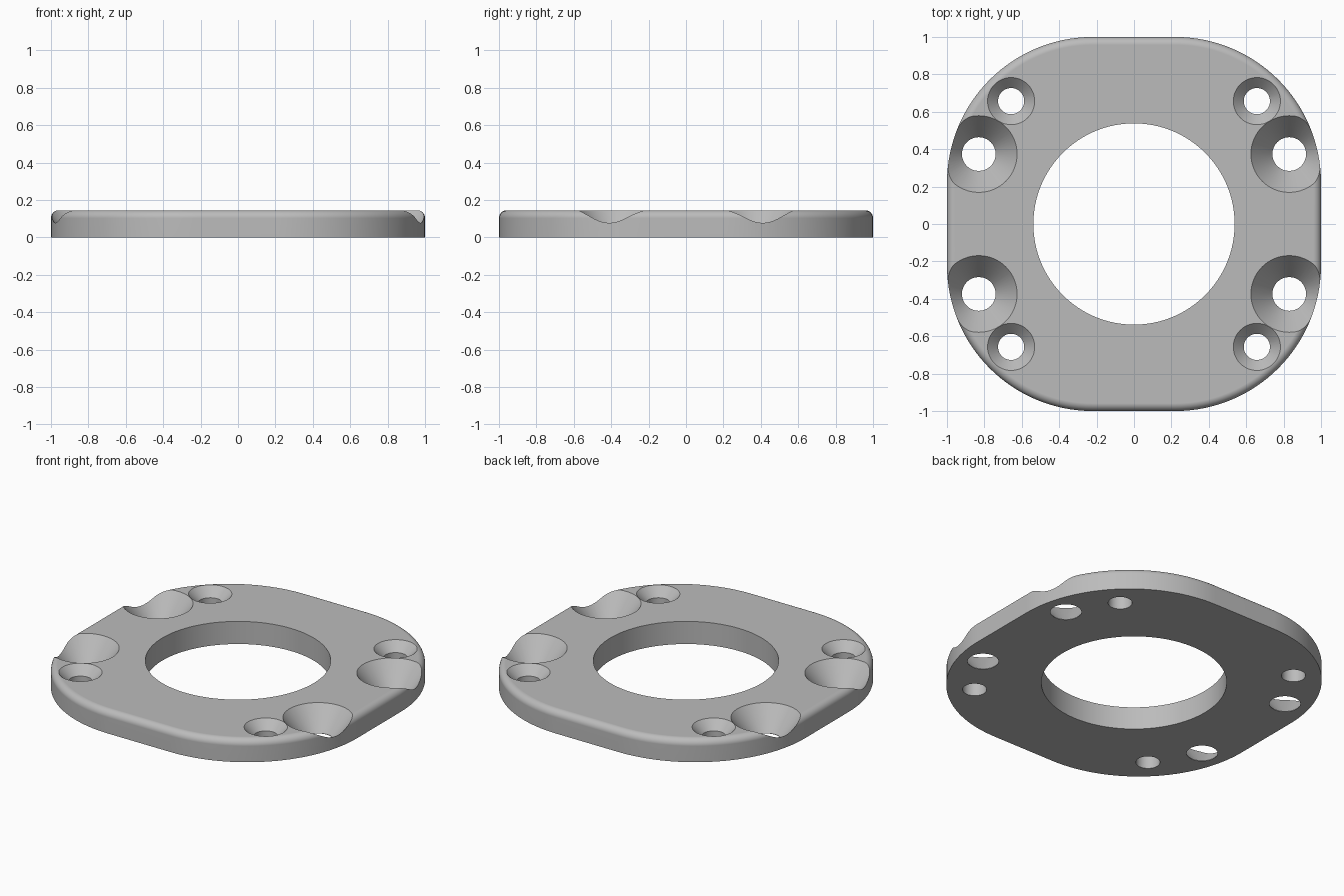
import bpy, bmesh, math

cube = bpy.data.objects.get("Cube")
if cube:
    bpy.data.objects.remove(cube, do_unlink=True)

THICK = 0.145     # plate thickness
CORNER = 0.78     # corner radius in plan
FILLET = 0.042    # rounding of the upper rim

grey = bpy.data.materials.new("plain_grey")
grey.use_nodes = True
colour = (0.5, 0.5, 0.5, 1)
grey.diffuse_color = colour
grey.node_tree.nodes["Principled BSDF"].inputs["Base Color"].default_value = colour


def add_object(name, bm):
    mesh = bpy.data.meshes.new(name)
    bmesh.ops.recalc_face_normals(bm, faces=bm.faces)
    bm.to_mesh(mesh)
    bm.free()
    mesh.materials.append(grey)
    obj = bpy.data.objects.new(name, mesh)
    bpy.context.collection.objects.link(obj)
    return obj


def add_lathe(bm, x, y, profile, sides):
    """Closed solid of revolution about a vertical axis; profile is (radius, z)."""
    rings = [[bm.verts.new((x + r * math.cos(2 * math.pi * i / sides),
                            y + r * math.sin(2 * math.pi * i / sides), z))
              for i in range(sides)] for r, z in profile]
    for low, high in zip(rings, rings[1:]):
        for i in range(sides):
            j = (i + 1) % sides
            bm.faces.new((low[i], low[j], high[j], high[i]))
    bm.faces.new(rings[0][::-1])
    bm.faces.new(rings[-1])


# Plate body: rounded square, extruded, with a filleted upper rim
bm = bmesh.new()
outline = []
steps = 32
for quarter in range(4):
    mid = math.pi / 4 + quarter * math.pi / 2
    cx = math.copysign(1 - CORNER, math.cos(mid))
    cy = math.copysign(1 - CORNER, math.sin(mid))
    for i in range(steps + 1):
        a = (quarter + i / steps) * math.pi / 2
        outline.append(bm.verts.new((cx + CORNER * math.cos(a), cy + CORNER * math.sin(a), 0)))
base = bm.faces.new(outline)
raised = bmesh.ops.extrude_face_region(bm, geom=[base], use_keep_orig=True)["geom"]
bmesh.ops.translate(bm, verts=[v for v in raised if isinstance(v, bmesh.types.BMVert)],
                    vec=(0, 0, THICK))
rim = [e for e in bm.edges if all(v.co.z > THICK / 2 for v in e.verts)]
bmesh.ops.bevel(bm, geom=rim, offset=FILLET, segments=8, profile=0.5, affect='EDGES')
plate = add_object("flange_plate", bm)

# Cutters: central bore, four deep conical holes, four countersunk screw holes
bm = bmesh.new()
add_lathe(bm, 0, 0, [(0.538, -0.1), (0.538, 0.3)], 128)
for sx in (-1, 1):
    for sy in (-1, 1):
        add_lathe(bm, sx * 0.83, sy * 0.374,
                  [(0.09, -0.1), (0.09, 0.002), (0.205, THICK), (0.205, 0.3)], 64)
        add_lathe(bm, sx * 0.657, sy * 0.657,
                  [(0.07, -0.1), (0.07, THICK - 0.057), (0.126, THICK), (0.126, 0.3)], 48)
cutter = add_object("hole_cutters", bm)
cutter.hide_render = True

# Cut the holes and smooth the curved walls
bpy.ops.object.select_all(action='DESELECT')
plate.select_set(True)
bpy.context.view_layer.objects.active = plate
cut = plate.modifiers.new("holes", 'BOOLEAN')
cut.operation = 'DIFFERENCE'
cut.solver = 'EXACT'
cut.object = cutter
bpy.ops.object.modifier_apply(modifier=cut.name)
bpy.data.objects.remove(cutter, do_unlink=True)
bpy.ops.object.shade_smooth_by_angle(angle=math.radians(25))
weighted = plate.modifiers.new("even_normals", 'WEIGHTED_NORMAL')
weighted.keep_sharp = True
